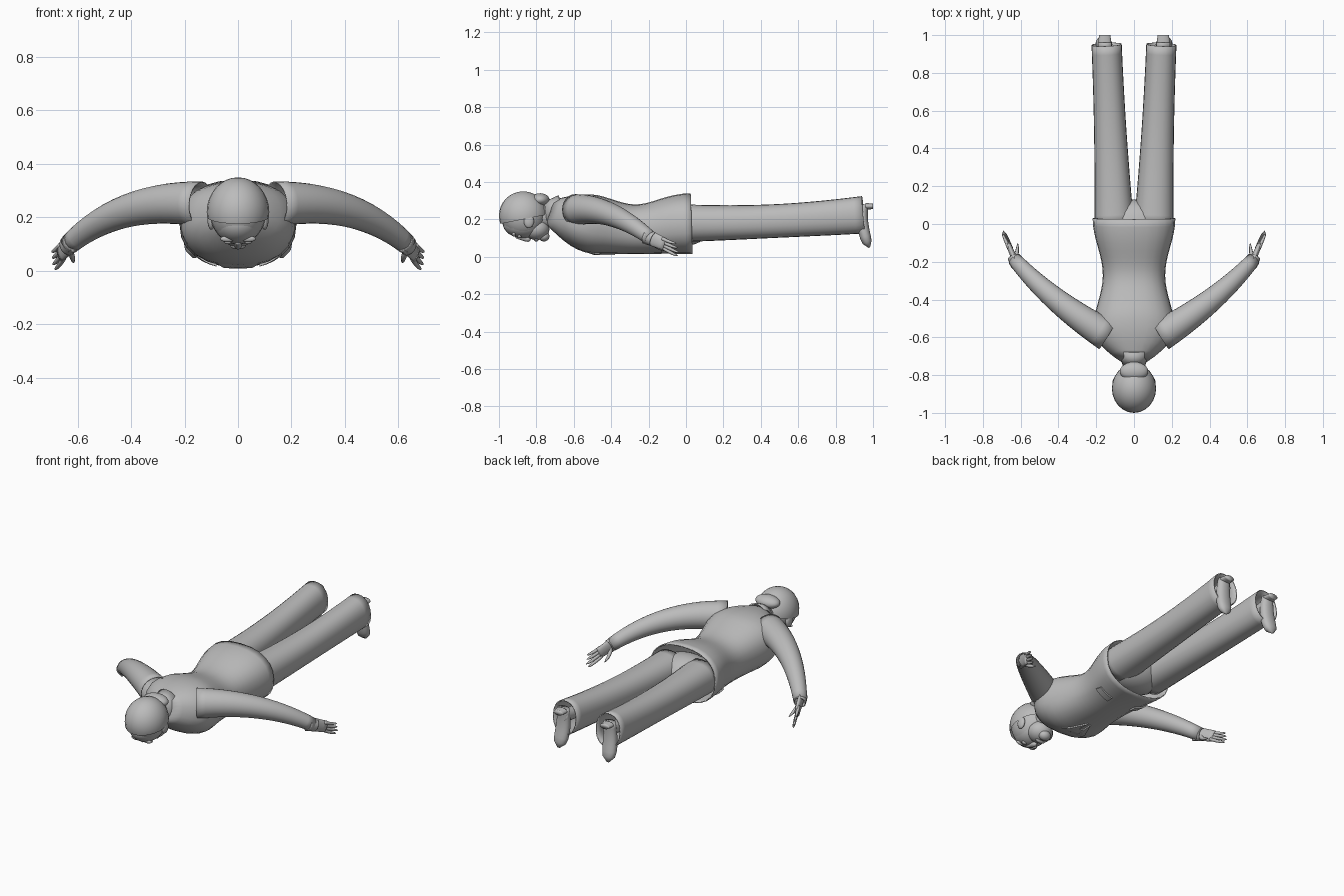
import bpy, bmesh, math
from mathutils import Vector

old = bpy.data.objects.get("Cube")
if old:
    bpy.data.objects.remove(old)

gray = bpy.data.materials.new("plain gray")
gray.use_nodes = True
tone = (.5, .5, .5, 1)
gray.diffuse_color = tone
gray.node_tree.nodes["Principled BSDF"].inputs["Base Color"].default_value = tone


def finish(name, bm, mirror=False, thick=0, smooth=True):
    bmesh.ops.recalc_face_normals(bm, faces=bm.faces)
    mesh = bpy.data.meshes.new(name)
    bm.to_mesh(mesh)
    bm.free()
    mesh.materials.append(gray)
    obj = bpy.data.objects.new(name, mesh)
    bpy.context.collection.objects.link(obj)
    mesh.polygons.foreach_set("use_smooth", [smooth] * len(mesh.polygons))
    if mirror:
        obj.modifiers.new("mirror", "MIRROR").use_mirror_merge = False
    if thick:
        cloth = obj.modifiers.new("cloth", "SOLIDIFY")
        cloth.thickness = thick
    return obj


def loft(name, rings, sides=24, power=1, closed=True, up=Vector((0, 0, 1)), **options):
    """Skin a list of (centre, half width, half height) rings."""
    bm = bmesh.new()
    centres = [Vector(ring[0]) for ring in rings]
    last = len(rings) - 1
    loops = []
    for i, (centre, wide, tall) in enumerate(rings):
        along = centres[min(i + 1, last)] - centres[max(i - 1, 0)]
        side = along.cross(up).normalized()
        over = side.cross(along).normalized()
        loop = []
        for k in range(sides):
            angle = math.tau * k / sides
            c, s = math.cos(angle), math.sin(angle)
            c = math.copysign(abs(c) ** power, c)
            s = math.copysign(abs(s) ** power, s)
            loop.append(bm.verts.new(Vector(centre) + side * c * wide + over * s * tall))
        loops.append(loop)
    for a, b in zip(loops, loops[1:]):
        for k in range(sides):
            n = (k + 1) % sides
            bm.faces.new((a[k], a[n], b[n], b[k]))
    if closed:
        bm.faces.new(loops[0])
        bm.faces.new(loops[-1])
    return finish(name, bm, **options)


def tube(name, start, bend, end, wide, narrow, flat=1, steps=8, tip=False, **options):
    """Tapered tube on a curve that is pulled toward the bend point."""
    start, bend, end = Vector(start), Vector(bend), Vector(end)
    rings = []
    for i in range(steps + 1):
        t = i / steps
        centre = start.lerp(bend, t).lerp(bend.lerp(end, t), t)
        radius = wide + (narrow - wide) * t
        if tip:
            radius *= math.sqrt(max(1 - t ** 6, .02))
        rings.append((centre, radius, radius * flat))
    return loft(name, rings, **options)


def ball(name, centre, size, mirror=False, cut=None):
    bm = bmesh.new()
    bmesh.ops.create_uvsphere(bm, u_segments=24, v_segments=16, radius=1)
    if cut:
        bmesh.ops.bisect_plane(bm, geom=bm.verts[:] + bm.edges[:] + bm.faces[:],
                               plane_co=(0, 0, cut), plane_no=(0, .2, -1), clear_outer=True)
    for v in bm.verts:
        v.co = Vector(c + s * p for c, s, p in zip(centre, size, v.co))
    return finish(name, bm, mirror)


# Jacket: hem, waist and shoulders follow one wave, then taper to the neck
def jacket_ring(y):
    wave = math.cos(math.tau * (y - .03) / .6)
    taper = min(max((-.48 - y) / .25, 0), 1)
    top = .31 + .03 * wave
    bottom = .015 + .16 * taper ** 1.5
    width = .192 + .027 * wave
    width += (.06 - width) * taper ** 3
    return (0, y, (top + bottom) / 2), width, (top - bottom) / 2


hem, nape = .03, -.73
rows = 20
loft("jacket", [jacket_ring(hem + (nape - hem) * i / rows) for i in range(rows + 1)],
     power=.85, closed=False, thick=.006)
loft("collar", [((0, -.67, .24), .08, .09), ((0, -.75, .23), .06, .065)],
     closed=False, thick=.008)
tube("neck", (0, -.65, .23), (0, -.73, .22), (0, -.82, .22), wide=.055, narrow=.055, flat=1.2)


# Trousers: seat under the jacket and two straight legs, open at the ankle
def leg_ring(t):
    centre = (.105 + .04 * t, .95 * t, .18 + .045 * t * t)
    return centre, .08 + .025 * (1 - t) ** 2, .1 - .01 * math.sin(math.pi * t)


ball("trouser_seat", (0, 0, .17), (.18, .13, .11))
loft("trouser_legs", [leg_ring(i / rows) for i in range(rows + 1)],
     power=.9, closed=False, mirror=True, thick=.006)

# Shoes hang toes down, soles backward
backward = Vector((0, 1, 0))
tube("ankles", (.15, .8, .22), (.15, .9, .22), (.155, .96, .24), wide=.035, narrow=.035, mirror=True)
tube("shoes", (.155, .95, .28), (.155, .93, .16), (.165, .98, .05), wide=.036, narrow=.05,
     flat=.7, tip=True, up=backward, power=.9, mirror=True)
tube("heels", (.155, .96, .27), (.155, .98, .27), (.155, 1, .27), wide=.035, narrow=.03,
     flat=.5, mirror=True)

# Sleeves and cuffs
wrist = Vector((.63, -.19, .1))
reach = Vector((.06, .14, -.06))
tube("sleeves", (.14, -.59, .25), (.44, -.41, .275), wrist, wide=.085, narrow=.038,
     steps=14, closed=False, mirror=True, thick=.005)
tube("cuffs", wrist - reach * .2, wrist, wrist + reach * .1, wide=.034, narrow=.034,
     flat=1.1, closed=False, mirror=True, thick=.004)

# Hands: palm, four fanned fingers and a thumb
palm_end = wrist + reach * .55
across = Vector((.005, 0, .02))
tube("palms", wrist - reach * .2, wrist, palm_end, wide=.018, narrow=.014, flat=2.4, mirror=True)
for i, finger in enumerate(("index", "middle", "ring", "little")):
    spread = across * (i - 1.5)
    length = 1 - .1 * abs(i - 1)
    knuckle = palm_end + spread * .8
    tip = knuckle + (reach * .55 + spread * .3) * length
    bend = (knuckle + tip) / 2 - across * .3
    tube(finger + "_fingers", knuckle - reach * .1, bend, tip, wide=.01, narrow=.007,
         sides=8, tip=True, mirror=True)
tube("thumbs", wrist + reach * .1, wrist - across * 2, (.615, -.1, .03), wide=.015, narrow=.008,
     sides=8, tip=True, mirror=True)

# Head, face down
ball("skull", (0, -.87, .22), (.105, .12, .12))
ball("face", (0, -.87, .18), (.09, .11, .08))
ball("jaw", (0, -.8, .15), (.07, .07, .06))
ball("chin", (0, -.76, .11), (.035, .03, .028))
tube("nose", (0, -.91, .11), (0, -.87, .1), (0, -.83, .09), wide=.01, narrow=.018, tip=True)
ball("lips", (0, -.8, .095), (.03, .013, .014))
ball("eyes", (.036, -.89, .11), (.017, .01, .01), mirror=True)
ball("brows", (.038, -.92, .12), (.028, .01, .012), mirror=True)
ball("ears", (.1, -.84, .19), (.014, .027, .036), mirror=True)
ball("hair", (0, -.87, .22), (.117, .13, .13), cut=-.15)
ball("hair_nape", (0, -.78, .305), (.075, .05, .035))


# Thin panels laid on the jacket front, following its surface
def panel(name, corners, mirror=True, detail=6):
    bm = bmesh.new()
    a, b, c, d = [Vector(corner) for corner in corners]
    grid = []
    for i in range(detail + 1):
        row = []
        for j in range(detail + 1):
            x, y = a.lerp(b, i / detail).lerp(d.lerp(c, i / detail), j / detail)
            centre, wide, tall = jacket_ring(y)
            sine = (1 - min(abs(x) / wide, 1) ** (2 / .85)) ** (.85 / 2)
            row.append(bm.verts.new((x, y, centre[2] - tall * sine - .002)))
        grid.append(row)
    for low, high in zip(grid, grid[1:]):
        for j in range(detail):
            bm.faces.new((low[j], low[j + 1], high[j + 1], high[j]))
    panel_object = finish(name, bm, mirror, thick=.008, smooth=False)
    panel_object.modifiers["cloth"].offset = 0


panel("lapels", ((.03, -.7), (.06, -.7), (.1, -.58), (.01, -.38)))
panel("tie", ((-.015, -.7), (.015, -.7), (.02, -.45), (-.02, -.45)), mirror=False)
panel("pocket_flaps", ((.08, -.13), (.16, -.13), (.16, -.09), (.08, -.09)))
